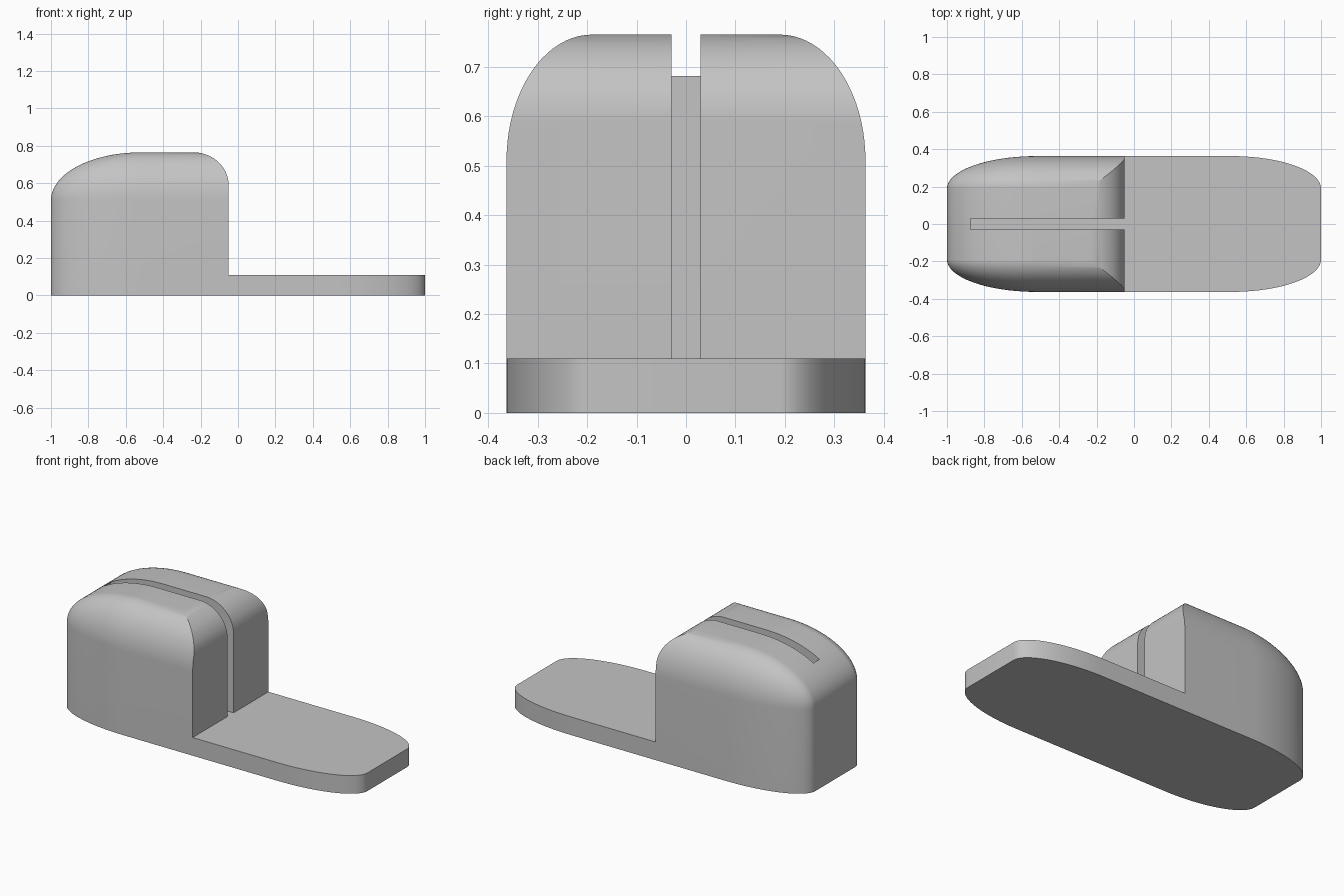
import bpy
import bmesh
from math import sin, cos, pi

if "Cube" in bpy.data.objects:
    bpy.data.objects.remove(bpy.data.objects["Cube"], do_unlink=True)

STEPS = 20
QUARTER = [pi / 2 * i / STEPS for i in range(STEPS + 1)]

# Flat half sizes between the rounded corners, and the corner radii
FLAT_X, FLAT_Y, SHOULDER_Z = 0.52, 0.19, 0.51
RAD_X, RAD_Y, RAD_Z = 0.48, 0.173, 0.255
PLATE_Z, FACE_X = 0.11, -0.05

grey = bpy.data.materials.new("light grey")
grey.use_nodes = True
colour = (0.55, 0.55, 0.55, 1)
grey.diffuse_color = colour
grey.node_tree.nodes["Principled BSDF"].inputs["Base Color"].default_value = colour


def skin(name, rings):
    """Join a stack of equal rings into a closed solid."""
    bm = bmesh.new()
    loops = [[bm.verts.new(p) for p in ring] for ring in rings]
    n = len(loops[0])
    for low, high in zip(loops, loops[1:]):
        for i in range(n):
            j = (i + 1) % n
            bm.faces.new((low[i], low[j], high[j], high[i]))
    bm.faces.new(loops[0][::-1])
    bm.faces.new(loops[-1])
    bmesh.ops.remove_doubles(bm, verts=bm.verts, dist=0.0001)
    bmesh.ops.recalc_face_normals(bm, faces=bm.faces)
    mesh = bpy.data.meshes.new(name)
    bm.to_mesh(mesh)
    bm.free()
    mesh.materials.append(grey)
    obj = bpy.data.objects.new(name, mesh)
    bpy.context.collection.objects.link(obj)
    return obj


def outline(scale, z):
    """Plan outline with elliptical corners, shrunk towards the flats."""
    ring = []
    for k, (sx, sy) in enumerate([(1, 1), (-1, 1), (-1, -1), (1, -1)]):
        for t in QUARTER if k % 2 == 0 else QUARTER[::-1]:
            ring.append((sx * (FLAT_X + RAD_X * scale * cos(t)),
                         sy * (FLAT_Y + RAD_Y * scale * sin(t)), z))
    return ring


def cut(obj, cutter, operation):
    """Apply a boolean and discard the cutter."""
    cutter.hide_render = True
    mod = obj.modifiers.new("cut", "BOOLEAN")
    mod.operation, mod.object, mod.solver = operation, cutter, "EXACT"
    bpy.context.view_layer.objects.active = obj
    bpy.ops.object.modifier_apply(modifier=mod.name)
    bpy.data.objects.remove(cutter, do_unlink=True)


# Rounded body, full length
body = skin("slotted_block_and_plate",
            [outline(1, 0)] + [outline(cos(t), SHOULDER_Z + RAD_Z * sin(t)) for t in QUARTER])

# Stepped side profile: low plate, upright face, rounded shoulder
profile = [(-1.2, -0.1), (1.2, -0.1), (1.2, PLATE_Z), (FACE_X, PLATE_Z)]
profile += [(FACE_X - 0.19 * (1 - cos(t)), 0.59 + 0.1755 * sin(t)) for t in QUARTER]
profile += [(FACE_X - 0.19, 0.9), (-1.2, 0.9)]
cut(body, skin("step_cutter", [[(x, y, z) for x, z in profile] for y in (-0.5, 0.5)]), "INTERSECT")

# Narrow slot, open at the top and the upright face
slot = [(-0.875, -0.029), (0.1, -0.029), (0.1, 0.029), (-0.875, 0.029)]
cut(body, skin("slot_cutter", [[(x, y, z) for x, y in slot] for z in (PLATE_Z, 0.9)]), "DIFFERENCE")

bpy.ops.object.select_all(action="DESELECT")
body.select_set(True)
bpy.context.view_layer.objects.active = body
bpy.ops.object.shade_smooth_by_angle(angle=pi / 7)
